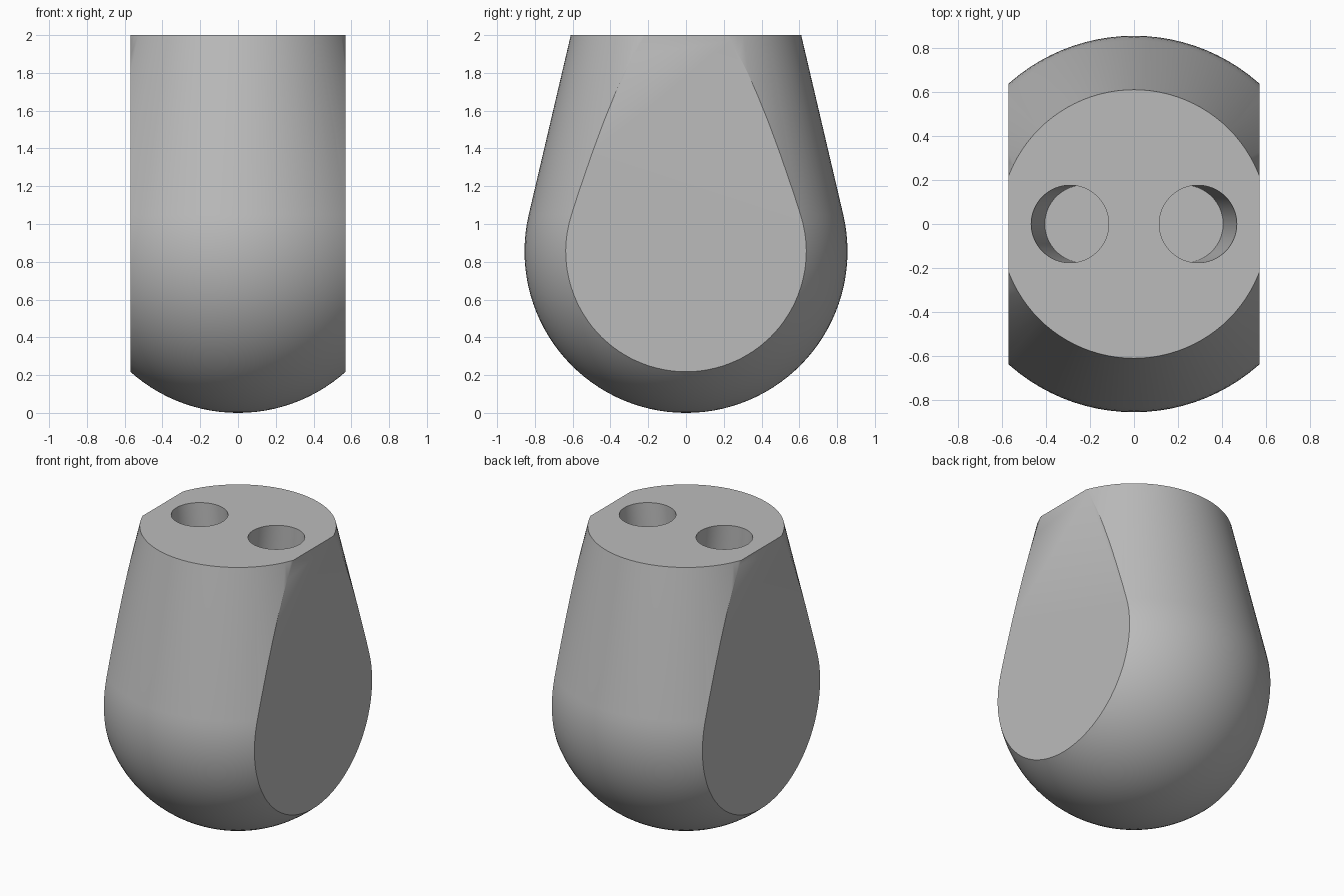
import bpy, bmesh, math
from mathutils import Vector, Matrix

old = bpy.data.objects.get("Cube")
if old:
    bpy.data.objects.remove(old, do_unlink=True)

grey = bpy.data.materials.new("plain grey")
grey.use_nodes = True
COLOR = (0.5, 0.5, 0.5, 1)
grey.diffuse_color = COLOR
grey.node_tree.nodes["Principled BSDF"].inputs["Base Color"].default_value = COLOR

BALL, TOP_RADIUS, HEIGHT, FLAT = 0.855, 0.61, 2.0, 0.57
HOLE_RADIUS, HOLE_X, HOLE_DEPTH, HOLE_SHIFT = 0.176, 0.291, 0.6, 0.062


def make_object(name, bm):
    bmesh.ops.recalc_face_normals(bm, faces=bm.faces)
    mesh = bpy.data.meshes.new(name)
    bm.to_mesh(mesh)
    bm.free()
    mesh.materials.append(grey)
    obj = bpy.data.objects.new(name, mesh)
    bpy.context.collection.objects.link(obj)
    return obj


# Body: round bottom running tangentially into a tapered neck, revolved about z
rise = HEIGHT - BALL
tangent = math.atan2(rise, TOP_RADIUS) - math.acos(BALL / math.hypot(rise, TOP_RADIUS))
steps = 32
profile = []
for i in range(steps + 1):
    a = -math.pi / 2 + (tangent + math.pi / 2) * i / steps
    profile.append((BALL * math.cos(a), BALL + BALL * math.sin(a)))
profile += [(TOP_RADIUS, HEIGHT), (0, HEIGHT)]

bm = bmesh.new()
verts = [bm.verts.new((r, 0, z)) for r, z in profile]
edges = [bm.edges.new(pair) for pair in zip(verts, verts[1:])]
bmesh.ops.spin(bm, geom=verts + edges, cent=(0, 0, 0), axis=(0, 0, 1),
               angle=math.tau, steps=96, use_duplicate=False)
bmesh.ops.remove_doubles(bm, verts=bm.verts, dist=0.0005)
top = [f for f in bm.faces if f.calc_center_median().z > HEIGHT - 0.001]
bmesh.ops.dissolve_faces(bm, faces=top, use_verts=False)

# Flat cheeks sliced off both sides
for side in (-1, 1):
    cut = bmesh.ops.bisect_plane(
        bm, geom=bm.verts[:] + bm.edges[:] + bm.faces[:], dist=0.00001,
        plane_co=(side * FLAT, 0, 0), plane_no=(side, 0, 0), clear_outer=True)
    rim = [e for e in cut["geom_cut"] if isinstance(e, bmesh.types.BMEdge)]
    bmesh.ops.contextual_create(bm, geom=rim)
body = make_object("body", bm)

# Two blind holes leaning toward each other as they go down
for side, name in ((-1, "right_hole_cutter"), (1, "left_hole_cutter")):
    bm = bmesh.new()
    bmesh.ops.create_cone(bm, cap_ends=True, segments=64, radius1=HOLE_RADIUS,
                          radius2=HOLE_RADIUS, depth=HOLE_DEPTH * 2)
    lean = Matrix.Identity(4)
    lean[0][2] = side * HOLE_SHIFT / HOLE_DEPTH
    bmesh.ops.transform(bm, matrix=lean, verts=bm.verts)
    bmesh.ops.translate(bm, vec=Vector((side * HOLE_X, 0, HEIGHT)), verts=bm.verts)
    cutter = make_object(name, bm)
    cutter.hide_render = True
    cutter.hide_viewport = True
    hole = body.modifiers.new(name, 'BOOLEAN')
    hole.operation = 'DIFFERENCE'
    hole.solver = 'EXACT'
    hole.object = cutter

# Bake the holes, then shade smooth while keeping the rims sharp
bpy.context.view_layer.objects.active = body
body.select_set(True)
for mod in list(body.modifiers):
    cutter = mod.object
    bpy.ops.object.modifier_apply(modifier=mod.name)
    bpy.data.objects.remove(cutter, do_unlink=True)
bpy.ops.object.shade_smooth_by_angle(angle=math.radians(30))
